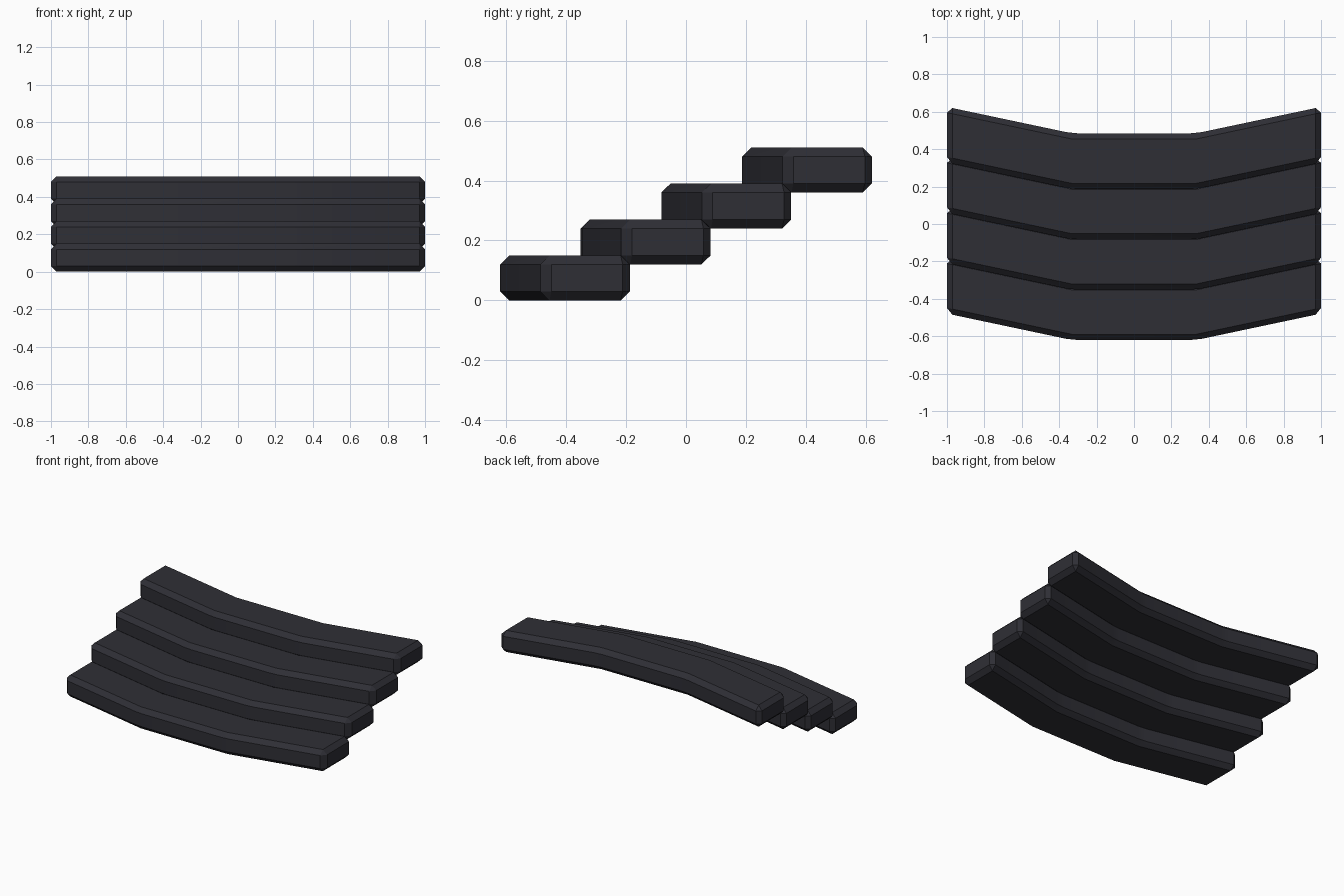
import bpy, math

if "Cube" in bpy.data.objects:
    bpy.data.objects.remove(bpy.data.objects["Cube"])

mat = bpy.data.materials.new("dark charcoal")
mat.diffuse_color = (0.028, 0.028, 0.036, 1)
mat.use_nodes = True
mat.node_tree.nodes["Principled BSDF"].inputs["Base Color"].default_value = mat.diffuse_color

BEND, RISE = 0.333, 0.141      # bend position and sweep of the ends
DEPTH, HEIGHT, BEVEL = 0.298, 0.15, 0.03
RUN, LIFT, FRONT = 0.269, 0.12, -0.62


def make_step(index):
    # curved slab: swept-back outline extruded upward
    y0, z0 = FRONT + index * RUN, index * LIFT
    spine = [(-1, RISE), (-BEND, 0), (BEND, 0), (1, RISE)]
    verts = [(x, y0 + s + d, z0 + h) for x, s in spine
             for d, h in ((0, 0), (DEPTH, 0), (DEPTH, HEIGHT), (0, HEIGHT))]
    faces = [(0, 3, 2, 1), (12, 13, 14, 15)]
    for i in range(3):
        for j in range(4):
            a, b = 4 * i + j, 4 * i + (j + 1) % 4
            faces.append((a, b, b + 4, a + 4))
    mesh = bpy.data.meshes.new("step")
    mesh.from_pydata(verts, [], faces)
    mesh.materials.append(mat)
    ob = bpy.data.objects.new(f"step_{index + 1}", mesh)
    bpy.context.collection.objects.link(ob)

    # chamfered edges, including the shallow bends
    bev = ob.modifiers.new("chamfer", 'BEVEL')
    bev.width = BEVEL
    bev.segments = 1
    bev.limit_method = 'ANGLE'
    bev.angle_limit = math.radians(5)
    bpy.ops.object.select_all(action='DESELECT')
    ob.select_set(True)
    bpy.context.view_layer.objects.active = ob
    bpy.ops.object.modifier_apply(modifier="chamfer")

    # consistent outward normals, soft bends and crisp chamfers
    bpy.ops.object.mode_set(mode='EDIT')
    bpy.ops.mesh.select_all(action='SELECT')
    bpy.ops.mesh.normals_make_consistent(inside=False)
    bpy.ops.object.mode_set(mode='OBJECT')
    bpy.ops.object.shade_smooth_by_angle(angle=math.radians(30))


for i in range(4):
    make_step(i)
